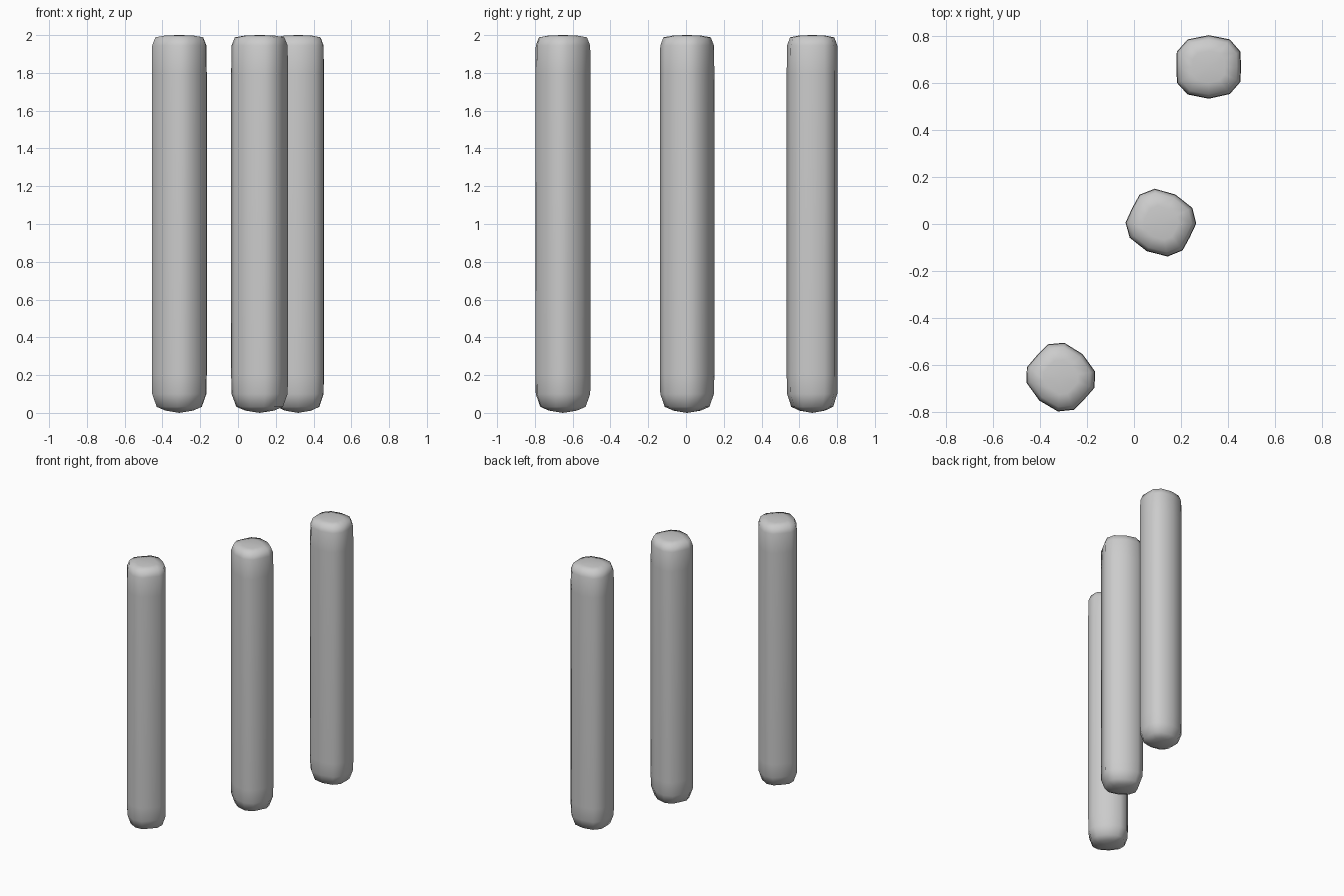
import bpy, bmesh
from math import radians, sin, cos

if "Cube" in bpy.data.objects:
    bpy.data.objects.remove(bpy.data.objects["Cube"])

# Rounded-square cross-section shared by the three posts
PROFILE = [(0.135, -0.063), (0.137, 0.0), (0.135, 0.065), (0.09, 0.117), (0, 0.135),
           (-0.09, 0.117), (-0.136, 0.065), (-0.138, 0.0), (-0.135, -0.068),
           (-0.09, -0.117), (0, -0.135), (0.09, -0.115)]
# (height, scale) from the worn foot to the softened top
RINGS = [(0.012, 0.5), (0.032, 0.82), (0.10, 0.985), (0.2, 1.0),
         (1.8, 1.0), (1.945, 0.985), (1.988, 0.87), (1.998, 0.5)]


def post(name, x, y, angle, size):
    bm = bmesh.new()
    a = radians(angle)
    rings = []
    for z, s in RINGS:
        s *= size
        rings.append([bm.verts.new((s * (px * cos(a) - py * sin(a)),
                                    s * (px * sin(a) + py * cos(a)), z))
                      for px, py in PROFILE])
    n = len(PROFILE)
    for lo, hi in zip(rings, rings[1:]):
        for i in range(n):
            j = (i + 1) % n
            bm.faces.new((lo[i], lo[j], hi[j], hi[i]))
    # Gently domed ends
    foot, crown = bm.verts.new((0, 0, 0.0)), bm.verts.new((0, 0, 2.0))
    for i in range(n):
        j = (i + 1) % n
        bm.faces.new((foot, rings[0][j], rings[0][i]))
        bm.faces.new((crown, rings[-1][i], rings[-1][j]))
    for f in bm.faces:
        f.smooth = True
    mesh = bpy.data.meshes.new(name)
    bm.to_mesh(mesh)
    bm.free()
    ob = bpy.data.objects.new(name, mesh)
    ob.location = (x, y, 0)
    bpy.context.collection.objects.link(ob)


# Three posts in a slanting row, each turned differently
post("back_post", 0.318, 0.668, 0, 1.0)
post("middle_post", 0.115, 0.005, -27, 1.0)
post("front_post", -0.311, -0.652, -43, 1.0)
